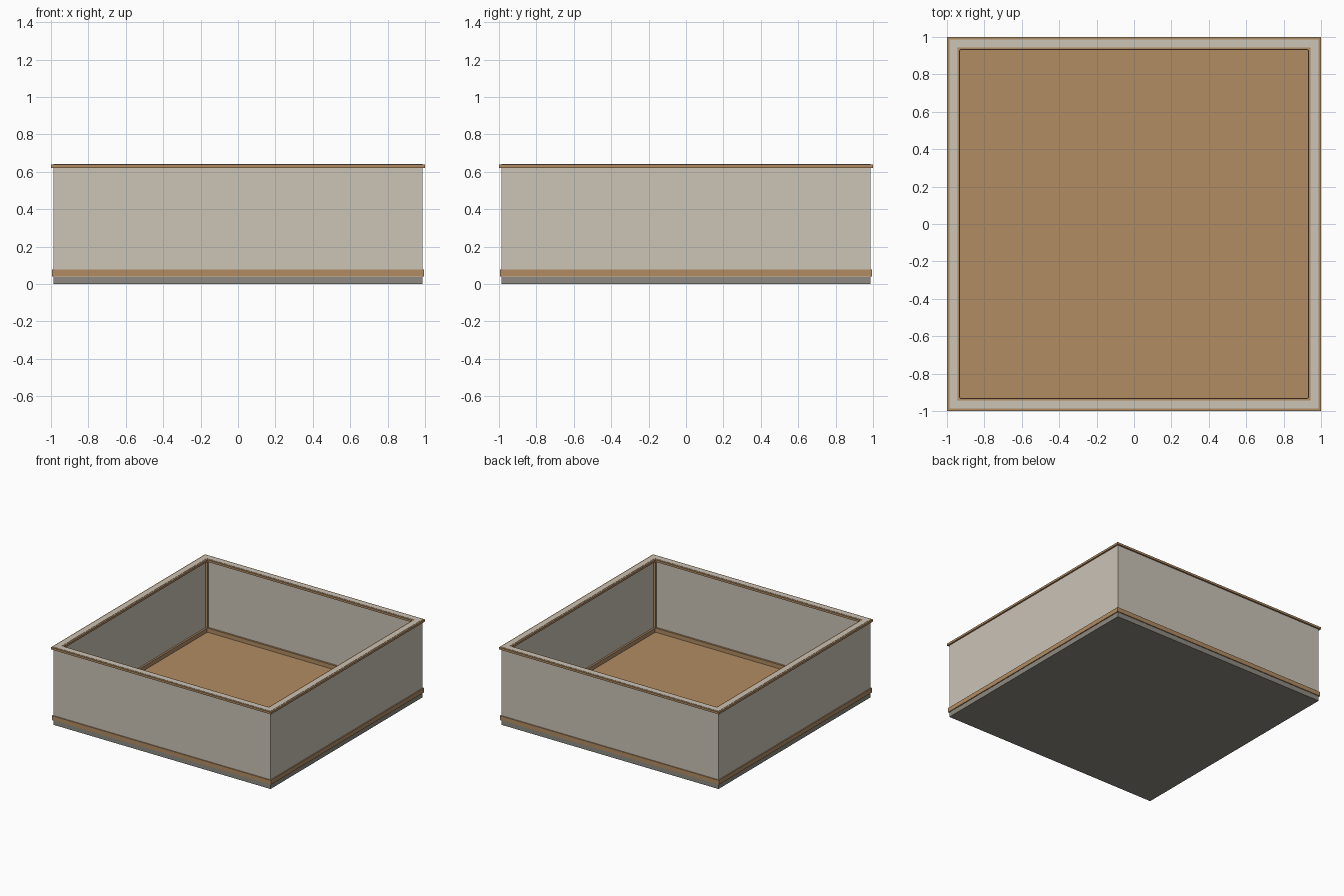
import bpy, bmesh

if "Cube" in bpy.data.objects:
    bpy.data.objects.remove(bpy.data.objects["Cube"])


def material(name, rgb):
    m = bpy.data.materials.new(name)
    lin = [((c / 255 + 0.055) / 1.055) ** 2.4 for c in rgb]
    m.diffuse_color = (*lin, 1)
    m.use_nodes = True
    m.node_tree.nodes["Principled BSDF"].inputs["Base Color"].default_value = m.diffuse_color
    return m


plaster = material("pale plaster", (203, 195, 182))
wood = material("tan wood", (177, 140, 99))
stone = material("grey foundation", (142, 138, 129))


def finish(name, bm, mat):
    bmesh.ops.recalc_face_normals(bm, faces=bm.faces)
    me = bpy.data.meshes.new(name)
    bm.to_mesh(me)
    bm.free()
    me.materials.append(mat)
    ob = bpy.data.objects.new(name, me)
    bpy.context.collection.objects.link(ob)
    return ob


def ring(name, outer, inner, z0, z1, mat):
    """Mitred square frame."""
    bm = bmesh.new()
    corners = ((-1, -1), (1, -1), (1, 1), (-1, 1))
    section = ((outer, z0), (outer, z1), (inner, z1), (inner, z0))
    loops = [[bm.verts.new((sx * r, sy * r, z)) for r, z in section] for sx, sy in corners]
    for i in range(4):
        a, b = loops[i], loops[(i + 1) % 4]
        for j in range(4):
            k = (j + 1) % 4
            bm.faces.new((a[j], b[j], b[k], a[k]))
    return finish(name, bm, mat)


def box(name, x0, x1, y0, y1, z0, z1, mat):
    bm = bmesh.new()
    bmesh.ops.create_cube(bm, size=1)
    for v in bm.verts:
        v.co = ((x0, x1)[v.co.x > 0], (y0, y1)[v.co.y > 0], (z0, z1)[v.co.z > 0])
    return finish(name, bm, mat)


# foundation slab and wooden floor
box("foundation", -0.987, 0.987, -0.987, 0.987, 0, 0.038, stone)
box("floor", -0.945, 0.945, -0.945, 0.945, 0.038, 0.044, wood)

# four walls
ring("walls", 0.987, 0.945, 0.038, 0.64, plaster)

# trims outside and inside, along the top and the bottom
ring("outer_top_trim", 1.0, 0.987, 0.621, 0.638, wood)
ring("inner_top_trim", 0.945, 0.932, 0.621, 0.638, wood)
ring("outer_base_trim", 0.995, 0.987, 0.04, 0.076, wood)
ring("inner_skirting", 0.945, 0.930, 0.044, 0.078, wood)

# upright trims in the inner corners
for i, (sx, sy) in enumerate(((-1, -1), (1, -1), (1, 1), (-1, 1))):
    xs = sorted((sx * 0.945, sx * 0.928))
    ys = sorted((sy * 0.945, sy * 0.928))
    box(f"inner_corner_trim_{i + 1}", *xs, *ys, 0.044, 0.63, wood)
